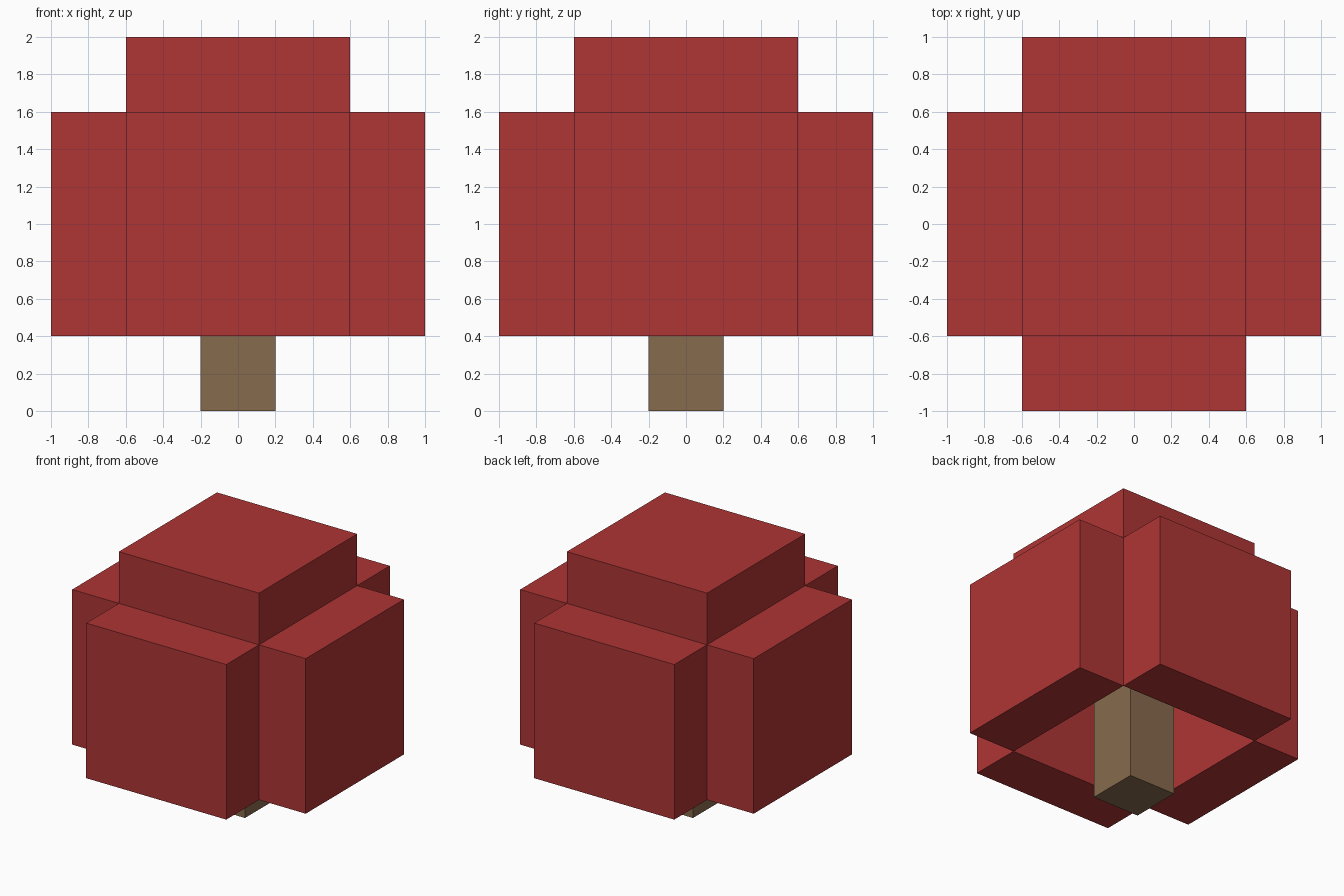
import bpy

cube = bpy.data.objects.get("Cube")
if cube:
    bpy.data.objects.remove(cube, do_unlink=True)


def make_material(name, rgb):
    mat = bpy.data.materials.new(name)
    mat.use_nodes = True
    color = (*rgb, 1.0)
    mat.diffuse_color = color
    mat.node_tree.nodes["Principled BSDF"].inputs["Base Color"].default_value = color
    return mat


def box(name, center, size, mat):
    bpy.ops.mesh.primitive_cube_add(size=1, location=center)
    obj = bpy.context.object
    obj.name = name
    obj.scale = size
    bpy.ops.object.transform_apply(location=False, rotation=False, scale=True)
    obj.data.materials.append(mat)
    return obj


red = make_material("leaf red", (0.43, 0.035, 0.035))
brown = make_material("bark brown", (0.245, 0.145, 0.075))

UNIT = 0.4          # one block
WIDE = 3 * UNIT     # width of a foliage slab
MID = 2.5 * UNIT    # height of the foliage centre
OUT = 2 * UNIT      # distance from the centre to a slab

# Trunk rises through the hollow to the underside of the crown
box("trunk", (0, 0, OUT), (UNIT, UNIT, 4 * UNIT), brown)

# Foliage slabs enclose a hollow that is open below
for side, sign in (("left", 1), ("right", -1)):
    box(side + "_foliage", (sign * OUT, 0, MID), (UNIT, WIDE, WIDE), red)
for side, sign in (("back", 1), ("front", -1)):
    box(side + "_foliage", (0, sign * OUT, MID), (WIDE, UNIT, WIDE), red)
box("top_foliage", (0, 0, MID + OUT), (WIDE, WIDE, UNIT), red)
